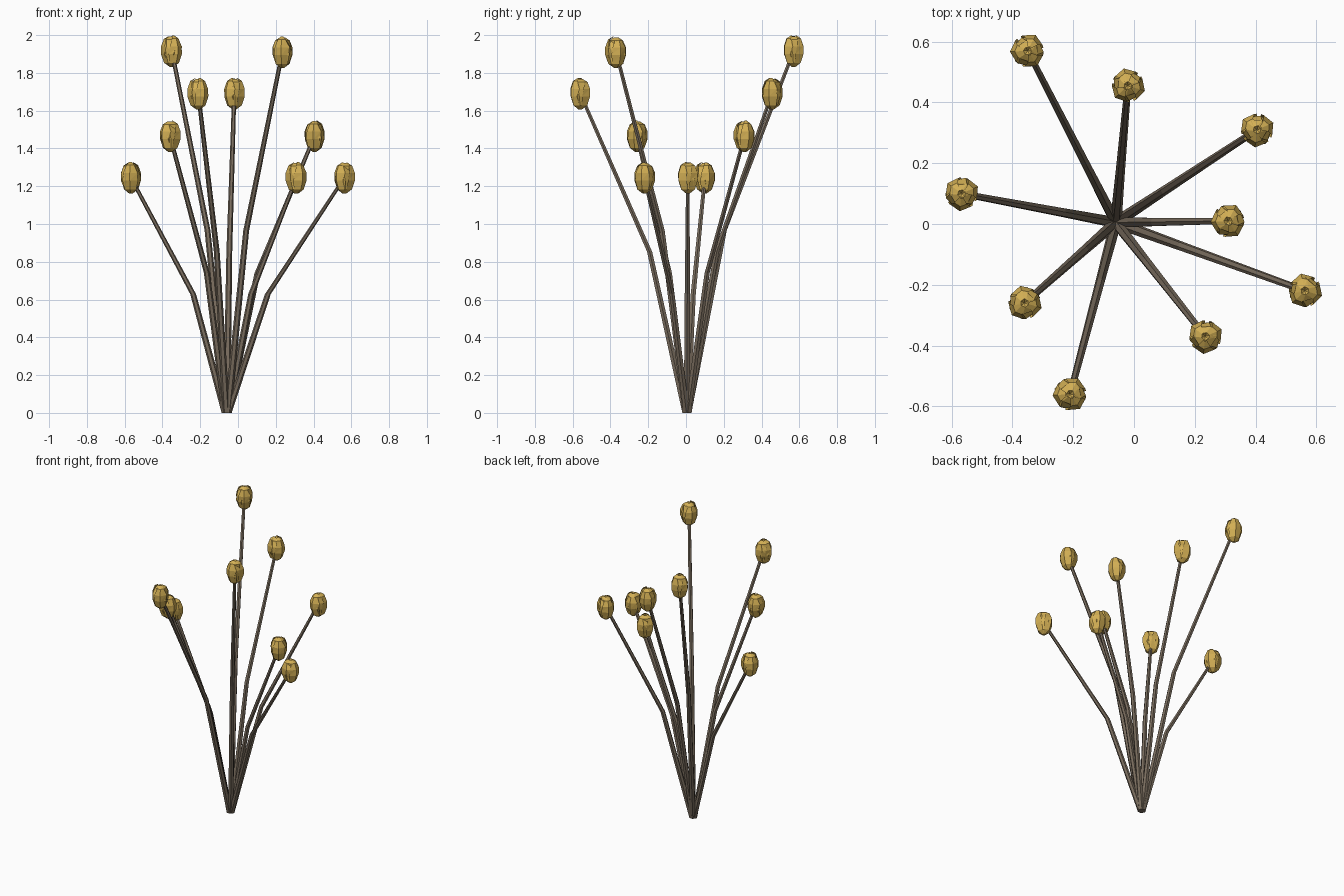
import bpy, bmesh, math, random
from mathutils import Vector

cube = bpy.data.objects.get("Cube")
if cube:
    bpy.data.objects.remove(cube)
random.seed(4)


def make_material(name, color):
    m = bpy.data.materials.new(name)
    m.use_nodes = True
    m.diffuse_color = color
    bsdf = next(n for n in m.node_tree.nodes if n.type == 'BSDF_PRINCIPLED')
    bsdf.inputs["Base Color"].default_value = color
    bsdf.inputs["Roughness"].default_value = 0.9
    return m


stem_brown = make_material("stem brown", (0.19, 0.15, 0.11, 1))
bud_gold = make_material("bud gold", (0.65, 0.43, 0.09, 1))


def finish(bm, name, material):
    bmesh.ops.recalc_face_normals(bm, faces=bm.faces)
    mesh = bpy.data.meshes.new(name)
    bm.to_mesh(mesh)
    bm.free()
    mesh.materials.append(material)
    obj = bpy.data.objects.new(name, mesh)
    bpy.context.collection.objects.link(obj)
    return obj


def stem(name, path, radii, sides=6):
    """Tapered faceted tube with level rings along a bent path."""
    bm = bmesh.new()
    rings = []
    for p, r in zip(path, radii):
        rings.append([bm.verts.new(p + Vector((r * math.cos(a), r * math.sin(a), 0)))
                      for a in (math.tau * i / sides for i in range(sides))])
    for low, high in zip(rings, rings[1:]):
        for i in range(sides):
            j = (i + 1) % sides
            bm.faces.new((low[i], low[j], high[j], high[i]))
    bm.faces.new(rings[0][::-1])
    bm.faces.new(rings[-1])
    return finish(bm, name, stem_brown)


# Closed bud outline: (radius, height) from the stalk end to the tip
PROFILE = [(0.010, -0.083), (0.037, -0.062), (0.052, -0.015),
           (0.052, 0.025), (0.038, 0.062), (0.014, 0.078)]


def bud(name, center, spin):
    """Faceted core wrapped in three slightly raised petals."""
    bm = bmesh.new()
    sides = 6
    rings = []
    for k, (r, z) in enumerate(PROFILE):
        ring = []
        for i in range(sides):
            a = spin + math.tau * (i + 0.25 * (k % 2)) / sides
            s = r * random.uniform(0.9, 1.04)
            ring.append(bm.verts.new(center + Vector((s * math.cos(a), s * math.sin(a), z))))
        rings.append(ring)
    for low, high in zip(rings, rings[1:]):
        for i in range(sides):
            j = (i + 1) % sides
            bm.faces.new((low[i], low[j], high[i]))
            bm.faces.new((low[j], high[j], high[i]))
    bm.faces.new(rings[0][::-1])
    tip = bm.verts.new(center + Vector((0, 0, 0.066)))
    for i in range(sides):
        bm.faces.new((rings[-1][i], rings[-1][(i + 1) % sides], tip))

    # Outer petals: narrow at the foot, wide in the middle, pointed at the tip
    widths = [0.9, 1.0, 0.95, 0.8, 0.6, 0.5]
    for n in range(3):
        mid = spin + 0.4 + math.tau * n / 3
        lift = random.uniform(-0.002, 0.006)
        cols = []
        for (r, z), w in zip(PROFILE, widths):
            col = []
            for side in (-1, 0, 1):
                a = mid + side * w * 0.95
                s = r * (1.12 if side == 0 else 1.02)
                top = lift if z > 0.05 else 0
                col.append(bm.verts.new(center + Vector((s * math.cos(a), s * math.sin(a), z + top))))
            cols.append(col)
        for low, high in zip(cols, cols[1:]):
            for i in range(2):
                bm.faces.new((low[i], low[i + 1], high[i + 1]))
                bm.faces.new((low[i], high[i + 1], high[i]))
    return finish(bm, name, bud_gold)


HEADS = [(-0.35, 0.57, 1.915), (-0.02, 0.455, 1.69), (0.405, 0.31, 1.465),
         (0.31, 0.01, 1.245), (0.563, -0.22, 1.245), (0.235, -0.37, 1.91),
         (-0.21, -0.56, 1.69), (-0.36, -0.26, 1.465), (-0.567, 0.10, 1.245)]
ROOT = Vector((-0.06, 0.005, 0))

for n, head in enumerate(HEADS, 1):
    head = Vector(head)
    flat = Vector((head.x - ROOT.x, head.y - ROOT.y, 0))
    foot = ROOT + flat.normalized() * 0.008
    bend = ROOT + flat * 0.35 + Vector((0, 0, head.z * 0.505))
    stem(f"stem_{n}", [foot, bend, head], [0.019, 0.0155, 0.011])
    bud(f"bud_{n}", head, n * 0.7)
